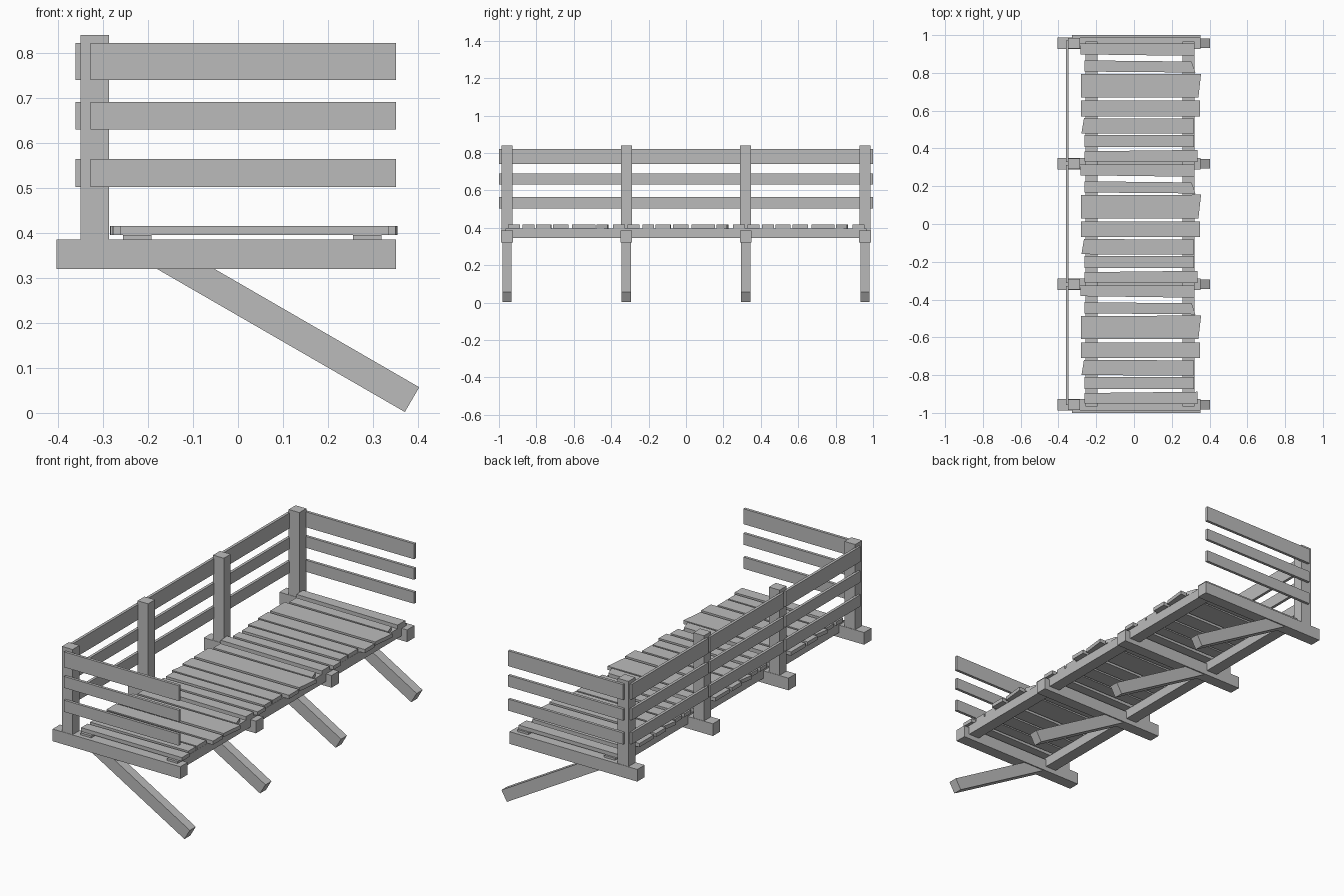
import bpy
import bmesh

cube = bpy.data.objects.get("Cube")
if cube:
    bpy.data.objects.remove(cube, do_unlink=True)

wood = bpy.data.materials.new("grey_wood")
wood.use_nodes = True
GREY = (0.5, 0.5, 0.5, 1)
wood.diffuse_color = GREY
wood.node_tree.nodes["Principled BSDF"].inputs["Base Color"].default_value = GREY


def prism(name, outline, offset):
    """Extrude a flat outline along an offset vector."""
    bm = bmesh.new()
    face = bm.faces.new([bm.verts.new(p) for p in outline])
    out = bmesh.ops.extrude_face_region(bm, geom=[face])
    moved = [v for v in out["geom"] if isinstance(v, bmesh.types.BMVert)]
    bmesh.ops.translate(bm, verts=moved, vec=offset)
    bmesh.ops.recalc_face_normals(bm, faces=bm.faces)
    mesh = bpy.data.meshes.new(name)
    bm.to_mesh(mesh)
    bm.free()
    mesh.materials.append(wood)
    obj = bpy.data.objects.new(name, mesh)
    bpy.context.collection.objects.link(obj)
    return obj


def box(name, x, y, z):
    """Box from (low, high) pairs on each axis."""
    base = [(x[0], y[0], z[0]), (x[1], y[0], z[0]), (x[1], y[1], z[0]), (x[0], y[1], z[0])]
    return prism(name, base, (0, 0, z[1] - z[0]))


FRAMES = (-0.957, -0.319, 0.319, 0.957)
RAILS = ((0.502, 0.564), (0.63, 0.691), (0.74, 0.822))

# Cross beams, posts and slanted braces
for y in FRAMES:
    wide = (y - 0.031, y + 0.031)
    box("cross_beam", (-0.404, 0.351), wide, (0.32, 0.385))
    box("post", (-0.35, -0.287), (y - 0.029, y + 0.029), (0.385, 0.84))
    profile = [(-0.18, 0.32), (-0.052, 0.32), (0.403, 0.057), (0.371, 0.002)]
    prism("brace", [(px, y - 0.025, pz) for px, pz in profile], (0, 0.05, 0))

# Long stringers under the deck
for x in ((-0.256, -0.192), (0.256, 0.319)):
    box("stringer", x, (-0.965, 0.965), (0.345, 0.396))

# Side rails at both ends, and back rails in three bays
for z in RAILS:
    for side in (-1, 1):
        box("side_rail", (-0.328, 0.351), sorted((side * 0.985, side)), z)
    for y in ((-0.957, -0.327), (-0.312, 0.312), (0.327, 0.972)):
        box("back_rail", (-0.361, -0.346), y, z)

# Uneven deck planks: left x, right x, then y of the left and right ends,
# each given at the upper and lower edge
PLANKS = (
    ((-0.285, -0.283), (0.32, 0.32), (0.955, 0.898), (0.955, 0.89)),
    ((-0.262, -0.262), (0.305, 0.325), (0.866, 0.807), (0.86, 0.802)),
    ((-0.28, -0.28), (0.355, 0.341), (0.793, 0.67), (0.795, 0.67)),
    ((-0.28, -0.28), (0.35, 0.35), (0.653, 0.57), (0.653, 0.57)),
    ((-0.265, -0.278), (0.318, 0.318), (0.56, 0.48), (0.558, 0.478)),
    ((-0.262, -0.262), (0.318, 0.318), (0.47, 0.407), (0.47, 0.407)),
    ((-0.262, -0.262), (0.335, 0.335), (0.385, 0.33), (0.392, 0.328)),
)
for bay in range(3):
    shift = -0.64 * bay
    for left, right, ly, ry in PLANKS:
        corners = [(left[0], ly[0]), (left[1], ly[1]), (right[1], ry[1]), (right[0], ry[0])]
        prism("deck_plank", [(x, y + shift, 0.396) for x, y in corners], (0, 0, 0.02))
